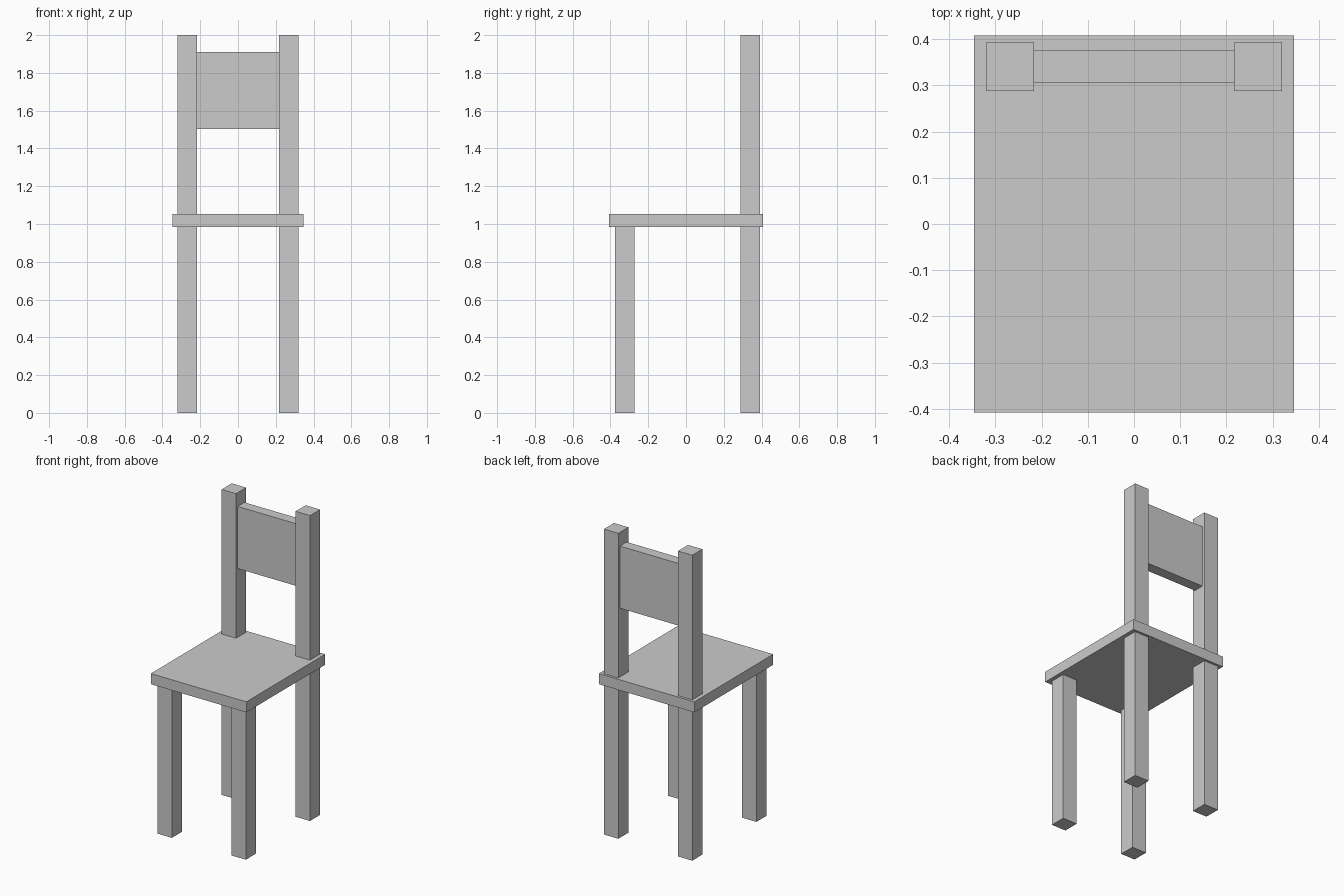
import bpy
import bmesh
from mathutils import Vector

if "Cube" in bpy.data.objects:
    bpy.data.objects.remove(bpy.data.objects["Cube"])


def box(name, lo, hi):
    """Axis-aligned box between two corners."""
    lo, hi = Vector(lo), Vector(hi)
    bm = bmesh.new()
    bmesh.ops.create_cube(bm, size=1)
    bmesh.ops.scale(bm, vec=hi - lo, verts=bm.verts)
    mesh = bpy.data.meshes.new(name)
    bm.to_mesh(mesh)
    bm.free()
    obj = bpy.data.objects.new(name, mesh)
    obj.location = (lo + hi) / 2
    bpy.context.collection.objects.link(obj)
    return obj


SEAT_BOTTOM, SEAT_TOP = 0.984, 1.053
HALF = 0.052      # half thickness of legs and posts
POST_X = 0.268    # distance of leg centres from the middle
FRONT_Y, BACK_Y = -0.324, 0.34


def upright(name, x, y, z0, z1):
    return box(name, (x - HALF, y - HALF, z0), (x + HALF, y + HALF, z1))


# Seat board
box("seat", (-0.346, -0.408, SEAT_BOTTOM), (0.346, 0.408, SEAT_TOP))

# Legs and back posts, left and right
for side, sx in (("left", -1), ("right", 1)):
    x = sx * POST_X
    upright("front_leg_" + side, x, FRONT_Y, 0, SEAT_BOTTOM)
    upright("back_leg_" + side, x, BACK_Y, 0, SEAT_BOTTOM)
    upright("back_post_" + side, x, BACK_Y, SEAT_TOP, 2.0)

# Backrest panel between the posts
inner = POST_X - HALF
box("backrest", (-inner, 0.305, 1.503), (inner, 0.375, 1.91))
